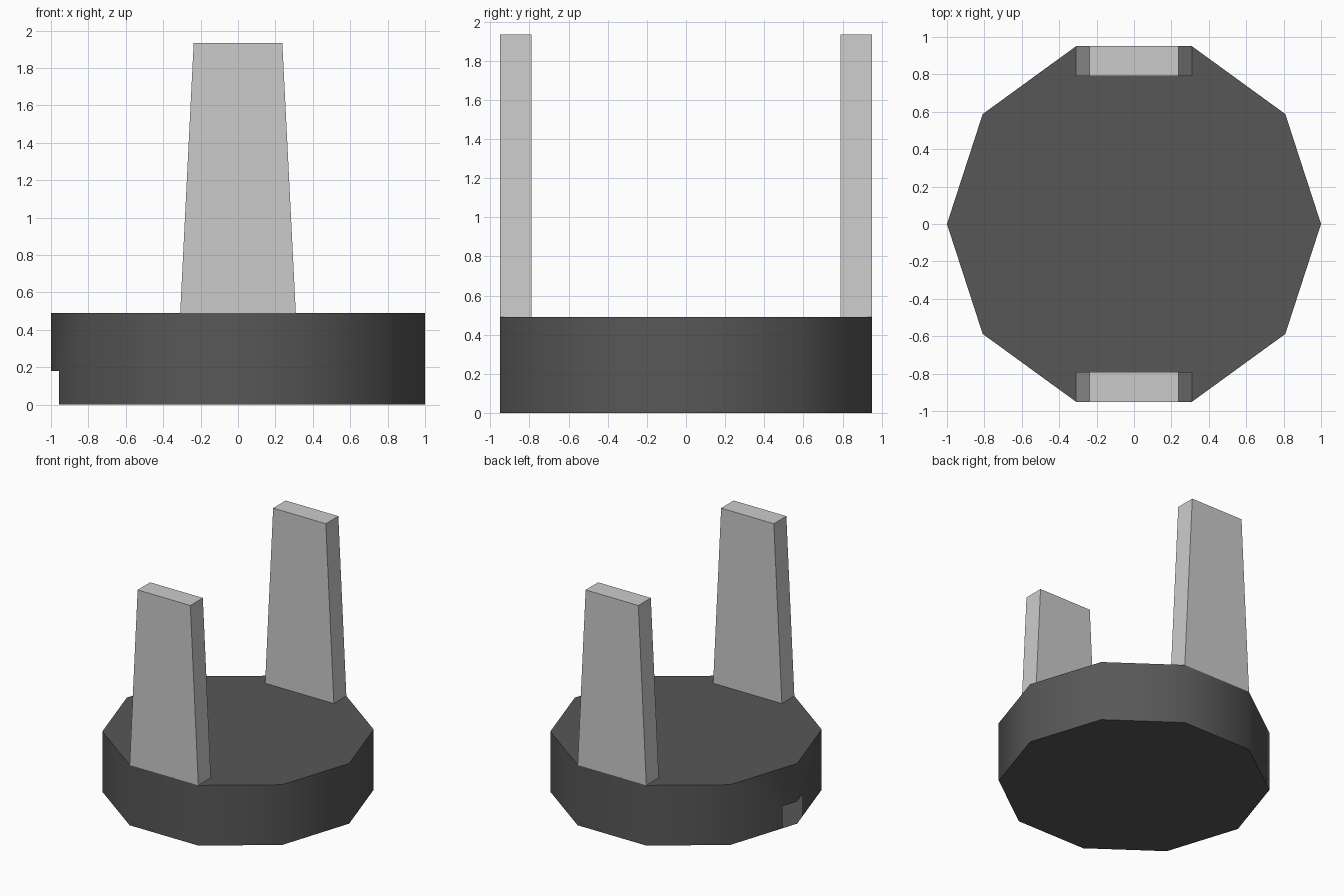
import bpy, bmesh, math

if "Cube" in bpy.data.objects:
    bpy.data.objects.remove(bpy.data.objects["Cube"])

BASE_TOP, POST_TOP = 0.49, 1.933
SLOT_HALF, SLOT_TOP = 0.13, 0.18


def loft(name, bottom, top, z0, z1):
    """Solid between two outlines with the same number of corners."""
    bm = bmesh.new()
    lo = [bm.verts.new((x, y, z0)) for x, y in bottom]
    hi = [bm.verts.new((x, y, z1)) for x, y in top]
    n = len(lo)
    bm.faces.new(lo[::-1])
    bm.faces.new(hi)
    for i in range(n):
        j = (i + 1) % n
        bm.faces.new((lo[i], lo[j], hi[j], hi[i]))
    bmesh.ops.recalc_face_normals(bm, faces=bm.faces)
    mesh = bpy.data.meshes.new(name)
    bm.to_mesh(mesh)
    bm.free()
    obj = bpy.data.objects.new(name, mesh)
    bpy.context.collection.objects.link(obj)
    return obj


def rect(x0, x1, y0, y1):
    return [(x0, y0), (x1, y0), (x1, y1), (x0, y1)]


def left_wall(bm, below=10.0):
    """Wall faces meeting at the left corner, under a given height."""
    return [f for f in bm.faces if abs(f.normal.z) < 0.5 and f.normal.x < -0.9
            and f.calc_center_median().z < below]


def slice_faces(bm, faces, co, no):
    geom = set(faces)
    for f in faces:
        geom.update(f.edges)
        geom.update(f.verts)
    bmesh.ops.bisect_plane(bm, geom=list(geom), plane_co=co, plane_no=no)
    bm.normal_update()


# Ten-sided hollow base
ring = [(math.cos(math.tau * i / 10), math.sin(math.tau * i / 10)) for i in range(10)]
base = loft("base", ring, ring, 0, BASE_TOP)

# Open slot through the wall at the lower left corner, floor left whole
bm = bmesh.new()
bm.from_mesh(base.data)
bm.normal_update()
slice_faces(bm, left_wall(bm), (0, 0, SLOT_TOP), (0, 0, 1))
for s in (-1, 1):
    slice_faces(bm, left_wall(bm, SLOT_TOP), (0, s * SLOT_HALF, 0), (0, 1, 0))
slot = [f for f in left_wall(bm, SLOT_TOP)
        if abs(f.calc_center_median().y) < SLOT_HALF]
bmesh.ops.delete(bm, geom=slot, context='FACES')
bm.to_mesh(base.data)
bm.free()

# Softly shaded sides and dark colour
bpy.context.view_layer.objects.active = base
base.select_set(True)
bpy.ops.object.shade_smooth_by_angle(angle=math.radians(40))
dark = bpy.data.materials.new("dark_grey")
dark.diffuse_color = (0.097, 0.097, 0.097, 1)
dark.use_nodes = True
dark.node_tree.nodes["Principled BSDF"].inputs["Base Color"].default_value = dark.diffuse_color
base.data.materials.append(dark)

# Two tapered posts flush with the front and back faces of the base
for name, side in (("front_post", -1), ("back_post", 1)):
    y0, y1 = sorted((side * 0.79, side * 0.951))
    loft(name, rect(-0.309, 0.309, y0, y1), rect(-0.237, 0.237, y0, y1),
         BASE_TOP, POST_TOP)
